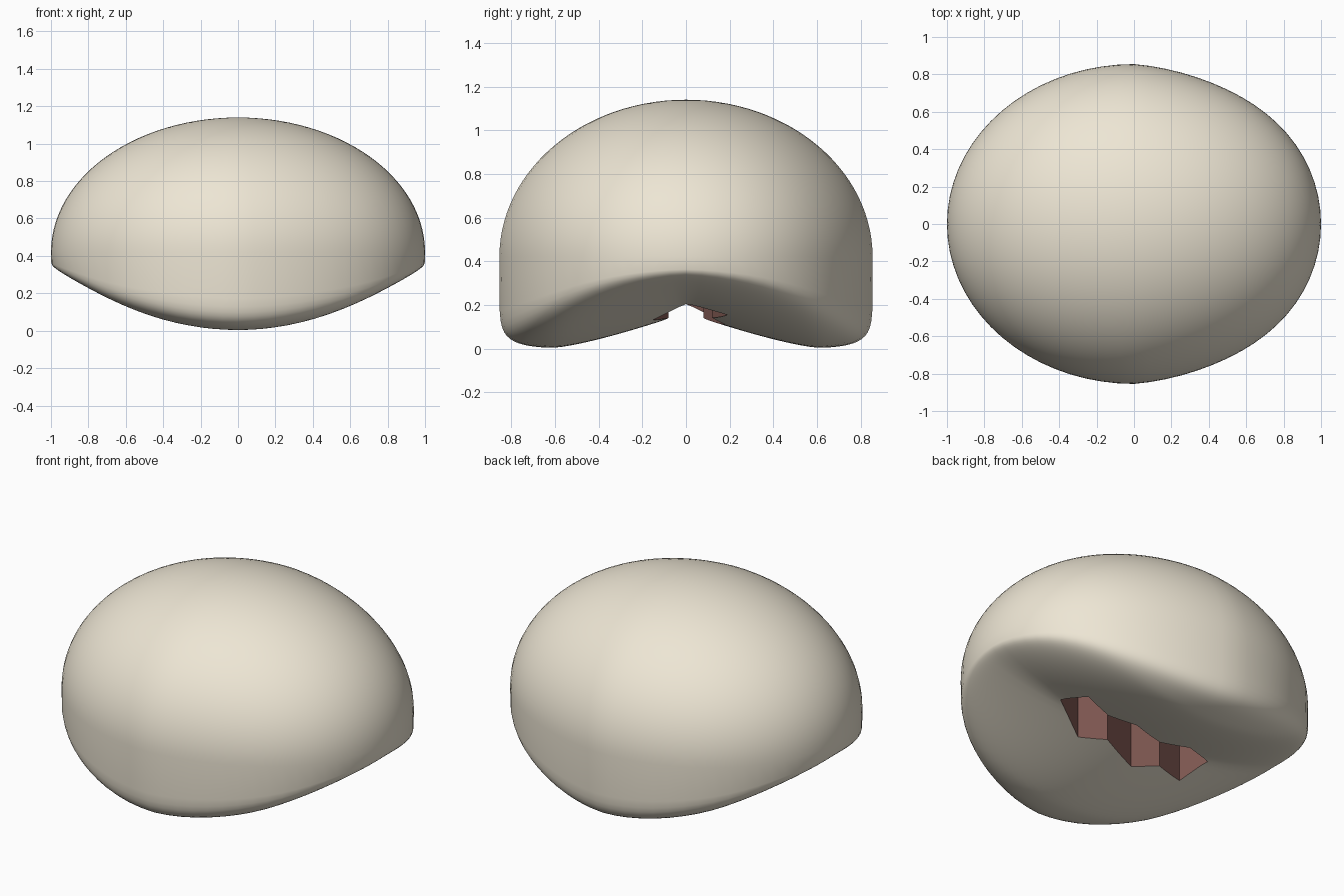
import bpy, bmesh
from math import sin, pi, hypot

if "Cube" in bpy.data.objects:
    bpy.data.objects.remove(bpy.data.objects["Cube"])


def material(name, rgb):
    m = bpy.data.materials.new(name)
    m.diffuse_color = (*rgb, 1)
    m.use_nodes = True
    m.node_tree.nodes["Principled BSDF"].inputs["Base Color"].default_value = m.diffuse_color
    return m


def make_object(name, bm, mats, index=0):
    me = bpy.data.meshes.new(name)
    for f in bm.faces:
        f.material_index = index
    bm.to_mesh(me)
    bm.free()
    for m in mats:
        me.materials.append(m)
    ob = bpy.data.objects.new(name, me)
    bpy.context.collection.objects.link(ob)
    return ob


mats = [material("cream", (0.85, 0.79, 0.66)), material("inner_red", (0.23, 0.105, 0.09))]


def underside(x, y):
    # saddle: arched across y, lifted towards both x ends
    c = (1 - min(hypot(y, 0.03) / 0.62, 1)) ** 1.3
    return 0.165 * c + (0.29 - 0.13 * c) * abs(x) ** 1.9


# domed shell with a saddle-shaped underside
bm = bmesh.new()
bmesh.ops.create_uvsphere(bm, u_segments=72, v_segments=56, radius=1)
for v in bm.verts:
    x, y, z = v.co
    r = min(hypot(x, y), 1)
    y *= 0.855 * (1 - 0.03 * sin(pi * x) if x > 0 else 1)
    if z >= 0:
        z = 0.42 + 0.72 * z
    else:
        z = 0.42 - (0.42 - underside(x, y)) * (1 - r ** 9) ** (1 / 8)
    v.co = x, y, z
shell = make_object("shell", bm, mats)

# jagged opening: half outline, repeated by a half turn
half = [(.52, 0), (.27, -.15), (.12, -.08), (-.13, -.18), (-.28, -.12), (-.48, -.19)]
outline = half + [(-x, -y) for x, y in half]
bm = bmesh.new()
face = bm.faces.new([bm.verts.new((x, y, -0.2)) for x, y in outline])
ext = bmesh.ops.extrude_face_region(bm, geom=[face])
for v in ext["geom"]:
    if isinstance(v, bmesh.types.BMVert):
        v.co.z = 0.45
bmesh.ops.recalc_face_normals(bm, faces=bm.faces)
cutter = make_object("opening_cutter", bm, mats, 1)
cutter.hide_render = True

mod = shell.modifiers.new("opening", "BOOLEAN")
mod.operation = "DIFFERENCE"
mod.solver = "EXACT"
mod.object = cutter
bpy.ops.object.select_all(action="DESELECT")
shell.select_set(True)
bpy.context.view_layer.objects.active = shell
bpy.ops.object.modifier_apply(modifier="opening")
bpy.data.objects.remove(cutter)
bpy.ops.object.shade_smooth_by_angle(angle=0.7)
